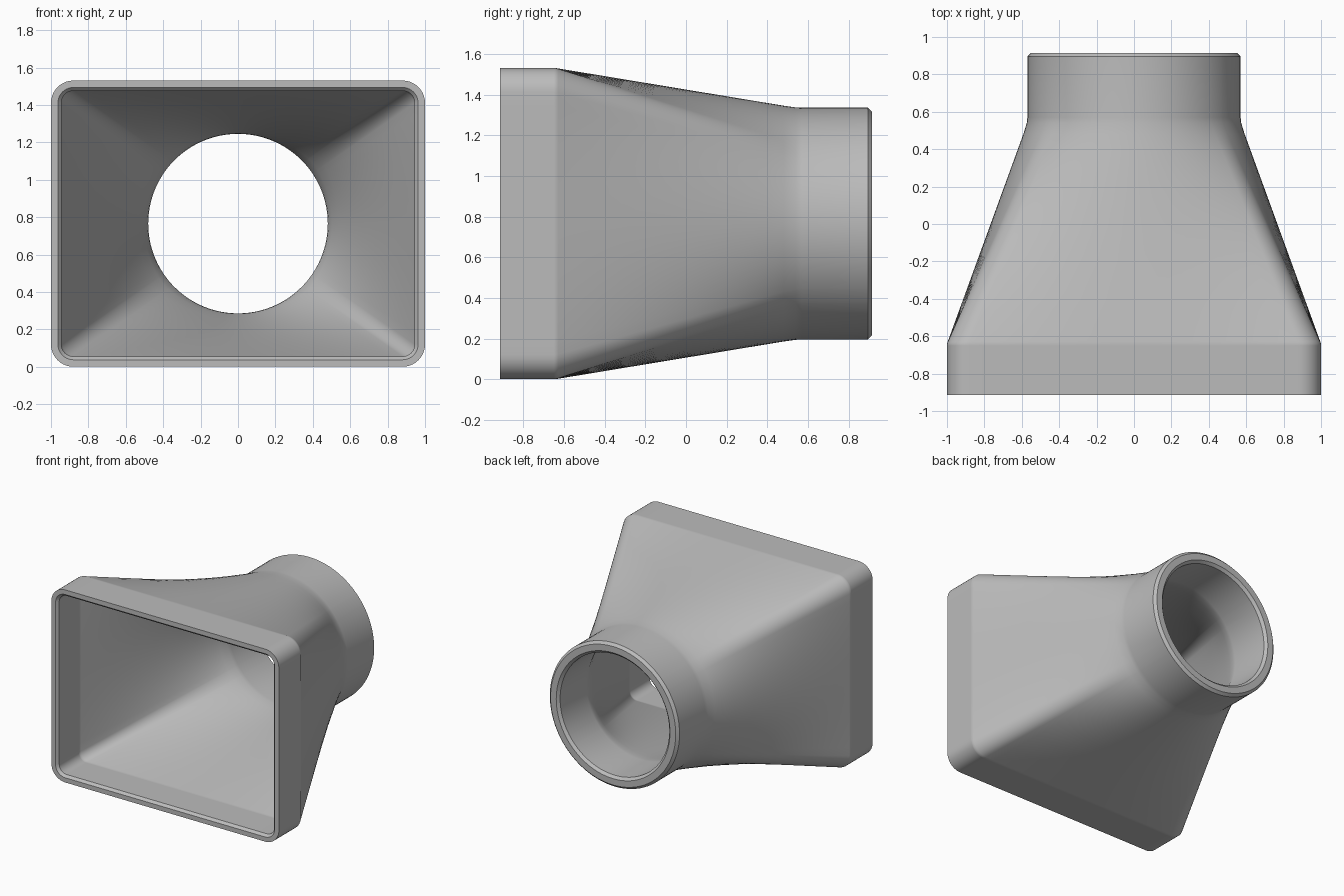
import bpy, bmesh
from math import sin, cos, pi, radians
from mathutils import Vector

cube = bpy.data.objects.get("Cube")
if cube:
    bpy.data.objects.remove(cube)

MID_Z = 0.766
SIDE, CORNER, TOP = 10, 10, 12        # segments per quarter of a section


def quarter_rectangle(hx, hz, r):
    """Quarter of a rounded rectangle, from the +x axis up to the +z axis."""
    pts = [Vector((hx, (hz - r) * i / SIDE)) for i in range(SIDE)]
    for i in range(CORNER):
        a = pi / 2 * i / CORNER
        pts.append(Vector((hx - r + r * cos(a), hz - r + r * sin(a))))
    pts += [Vector(((hx - r) * (1 - i / TOP), hz)) for i in range(TOP + 1)]
    return pts


def quarter_circle(radius, guide):
    """Quarter circle whose points follow the guide's arc length."""
    lengths = [0.0]
    for a, b in zip(guide, guide[1:]):
        lengths.append(lengths[-1] + (b - a).length)
    angles = [pi / 2 * s / lengths[-1] for s in lengths]
    return [Vector((radius * cos(a), radius * sin(a))) for a in angles]


def full_section(q):
    """Mirror a quarter section into a closed loop."""
    left = [Vector((-p.x, p.y)) for p in reversed(q[:-1])]
    half = q + left
    return half + [Vector((p.x, -p.y)) for p in reversed(half[1:-1])]


def rectangle(hx, hz, r):
    return full_section(quarter_rectangle(hx, hz, r))


def circle(radius):
    return full_section(quarter_circle(radius, quarter_rectangle(1, 0.765, 0.12)))


def wall(rect, ring, start, end):
    """Sections of a ruled transition with a small blend at the round end."""
    rows = [(start - 0.01, rect)]
    for t in (0, 0.01, 0.15, 0.3, 0.45, 0.6, 0.75, 0.88, 0.95):
        rows.append((start + (end - start) * t, [a.lerp(b, t) for a, b in zip(rect, ring)]))
    soft = [a.lerp(b, 0.992) for a, b in zip(rect, ring)]
    return rows + [(end, soft), (end + 0.03, ring)]


FRONT, BACK = -0.915, 0.915
outer_rect, inner_rect = rectangle(1, 0.765, 0.12), rectangle(0.945, 0.71, 0.065)
outer_ring, inner_ring = circle(0.57), circle(0.48)

# Outside from front to back, round the rear rim, then inside to the front
rows = [(FRONT, outer_rect)]
rows += wall(outer_rect, outer_ring, -0.64, 0.54)
rows += [(BACK - 0.02, outer_ring), (BACK, circle(0.55)),
         (BACK, circle(0.50)), (BACK - 0.02, inner_ring)]
rows += reversed(wall(inner_rect, inner_ring, -0.64, 0.54))
rows += [(FRONT + 0.02, inner_rect), (FRONT, rectangle(0.963, 0.728, 0.083))]

bm = bmesh.new()
loops = [[bm.verts.new((p.x, y, MID_Z + p.y)) for p in pts] for y, pts in rows]
for i, a in enumerate(loops):
    b = loops[(i + 1) % len(loops)]
    for j in range(len(a)):
        k = (j + 1) % len(a)
        bm.faces.new((a[j], a[k], b[k], b[j]))
bmesh.ops.recalc_face_normals(bm, faces=bm.faces)
mesh = bpy.data.meshes.new("duct_adapter")
bm.to_mesh(mesh)
bm.free()

# Plain grey plastic
grey = bpy.data.materials.new("grey")
grey.use_nodes = True
colour = (0.5, 0.5, 0.5, 1)
grey.diffuse_color = colour
grey.node_tree.nodes["Principled BSDF"].inputs["Base Color"].default_value = colour
mesh.materials.append(grey)

adapter = bpy.data.objects.new("duct_adapter", mesh)
bpy.context.collection.objects.link(adapter)
bpy.context.view_layer.objects.active = adapter
adapter.select_set(True)
bpy.ops.object.shade_smooth_by_angle(angle=radians(30))
